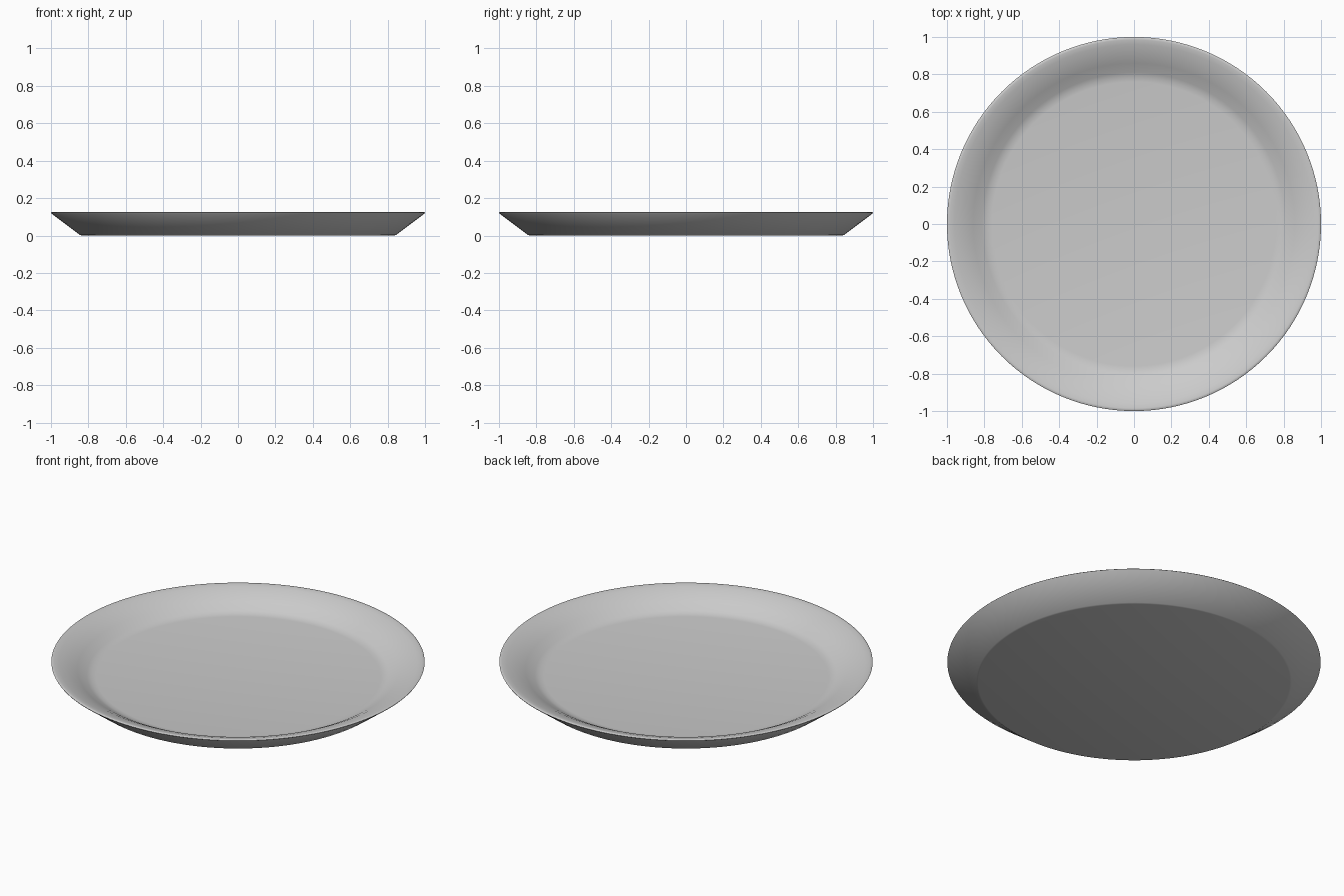
import bpy, bmesh, math

if "Cube" in bpy.data.objects:
    bpy.data.objects.remove(bpy.data.objects["Cube"])

# Lathe profile (radius, height): floor, raised wall, rim, outer wall, base
profile = [(0, 0.035), (0.76, 0.035), (0.785, 0.038), (0.81, 0.047),
           (0.86, 0.077), (0.91, 0.102), (0.96, 0.119), (0.985, 0.125),
           (0.997, 0.125), (1.0, 0.122), (0.997, 0.117),
           (0.845, 0.003), (0.835, 0), (0, 0)]

bm = bmesh.new()
verts = [bm.verts.new((r, 0, z)) for r, z in profile]
edges = [bm.edges.new(pair) for pair in zip(verts, verts[1:])]
bmesh.ops.spin(bm, geom=verts + edges, cent=(0, 0, 0), axis=(0, 0, 1),
               angle=math.tau, steps=128, use_merge=False)
bmesh.ops.remove_doubles(bm, verts=bm.verts, dist=0.0005)
bmesh.ops.recalc_face_normals(bm, faces=bm.faces)

# Plate
mesh = bpy.data.meshes.new("plate")
bm.to_mesh(mesh)
bm.free()
plate = bpy.data.objects.new("plate", mesh)
bpy.context.collection.objects.link(plate)
bpy.context.view_layer.objects.active = plate
plate.select_set(True)
bpy.ops.object.shade_smooth_by_angle(angle=math.radians(50))
